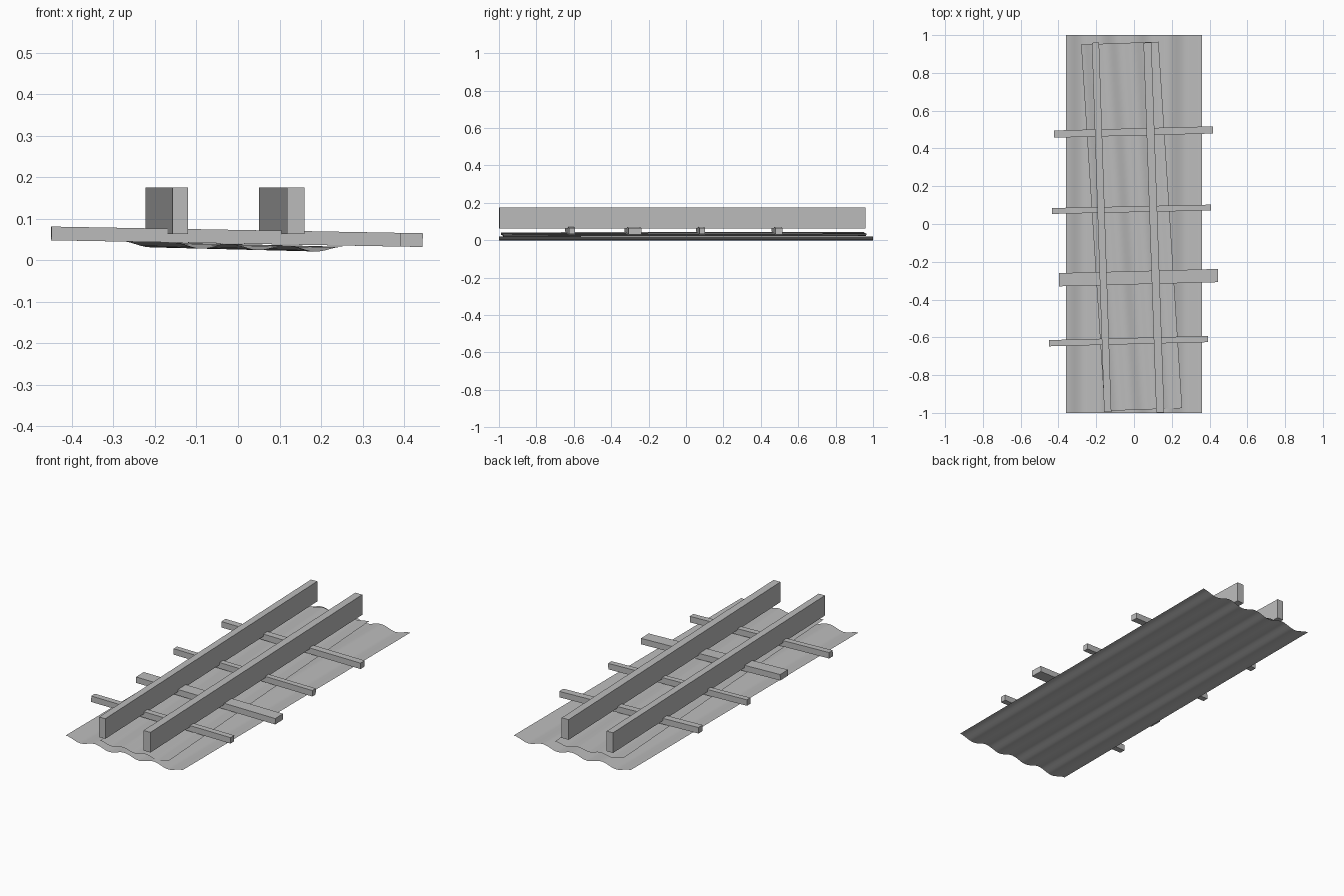
import bpy, bmesh, math
from mathutils import Vector, Matrix

old = bpy.data.objects.get("Cube")
if old:
    bpy.data.objects.remove(old, do_unlink=True)

grey = bpy.data.materials.new("plain_grey")
grey.use_nodes = True
COLOUR = (0.5, 0.5, 0.5, 1)
grey.diffuse_color = COLOUR
grey.node_tree.nodes["Principled BSDF"].inputs["Base Color"].default_value = COLOUR


def add_object(name, bm, smooth=False):
    mesh = bpy.data.meshes.new(name)
    bm.to_mesh(mesh)
    bm.free()
    for poly in mesh.polygons:
        poly.use_smooth = smooth
    mesh.materials.append(grey)
    obj = bpy.data.objects.new(name, mesh)
    bpy.context.collection.objects.link(obj)
    return obj


def beam(name, start, end, width, height):
    """Box running between the centres of its two end faces."""
    start, end = Vector(start), Vector(end)
    along = (end - start).normalized()
    side = Vector((0, 0, 1)).cross(along).normalized()
    up = along.cross(side)
    frame = Matrix((along, side, up)).transposed().to_4x4()
    size = Matrix.Diagonal(((end - start).length, width, height, 1))
    bm = bmesh.new()
    bmesh.ops.create_cube(bm, size=1, matrix=Matrix.Translation((start + end) / 2) @ frame @ size)
    return add_object(name, bm)


def wavy_sheet(name, front, back, waves, height, amplitude, tilt):
    """Thin corrugated sheet between a front and a back edge."""
    steps = waves * 12
    bm = bmesh.new()
    rows = []
    for left, right in (front, back):
        row = []
        for i in range(steps + 1):
            u = i / steps
            p = Vector(left).lerp(Vector(right), u)
            z = height + tilt * p.x + amplitude * math.cos(2 * math.pi * waves * u)
            row.append(bm.verts.new((p.x, p.y, z)))
        rows.append(row)
    a, b = rows
    for i in range(steps):
        bm.faces.new((a[i], a[i + 1], b[i + 1], b[i]))
    return add_object(name, bm, smooth=True)


# Corrugated sheets
wavy_sheet("lower_sheet", ((-0.36, -1), (0.36, -1)), ((-0.36, 1), (0.36, 1)),
           4, 0.01, 0.01, 0)
wavy_sheet("upper_sheet", ((-0.155, -0.99), (0.255, -0.975)), ((-0.28, 0.95), (0.13, 0.965)),
           3, 0.032, 0.0065, -0.025)

# Cross bars: left x, left y, right x, right y, width
bars = [(-0.423, 0.476, 0.418, 0.498, 0.038),
        (-0.434, 0.069, 0.407, 0.087, 0.031),
        (-0.397, -0.295, 0.444, -0.273, 0.07),
        (-0.45, -0.631, 0.392, -0.609, 0.033)]
for n, (x0, y0, x1, y1, width) in enumerate(bars, 1):
    def level(x):
        return 0.0562 - 0.018 * x
    beam(f"cross_bar_{n}", (x0, y0, level(x0)), (x1, y1, level(x1)), width, 0.033)

# Long rails
RAIL_Z = 0.119
beam("rail_right", (-0.139, -0.995, RAIL_Z), (-0.204, 0.96, RAIL_Z), 0.038, 0.112)
beam("rail_left", (0.139, -0.998, RAIL_Z), (0.071, 0.96, RAIL_Z), 0.042, 0.112)
